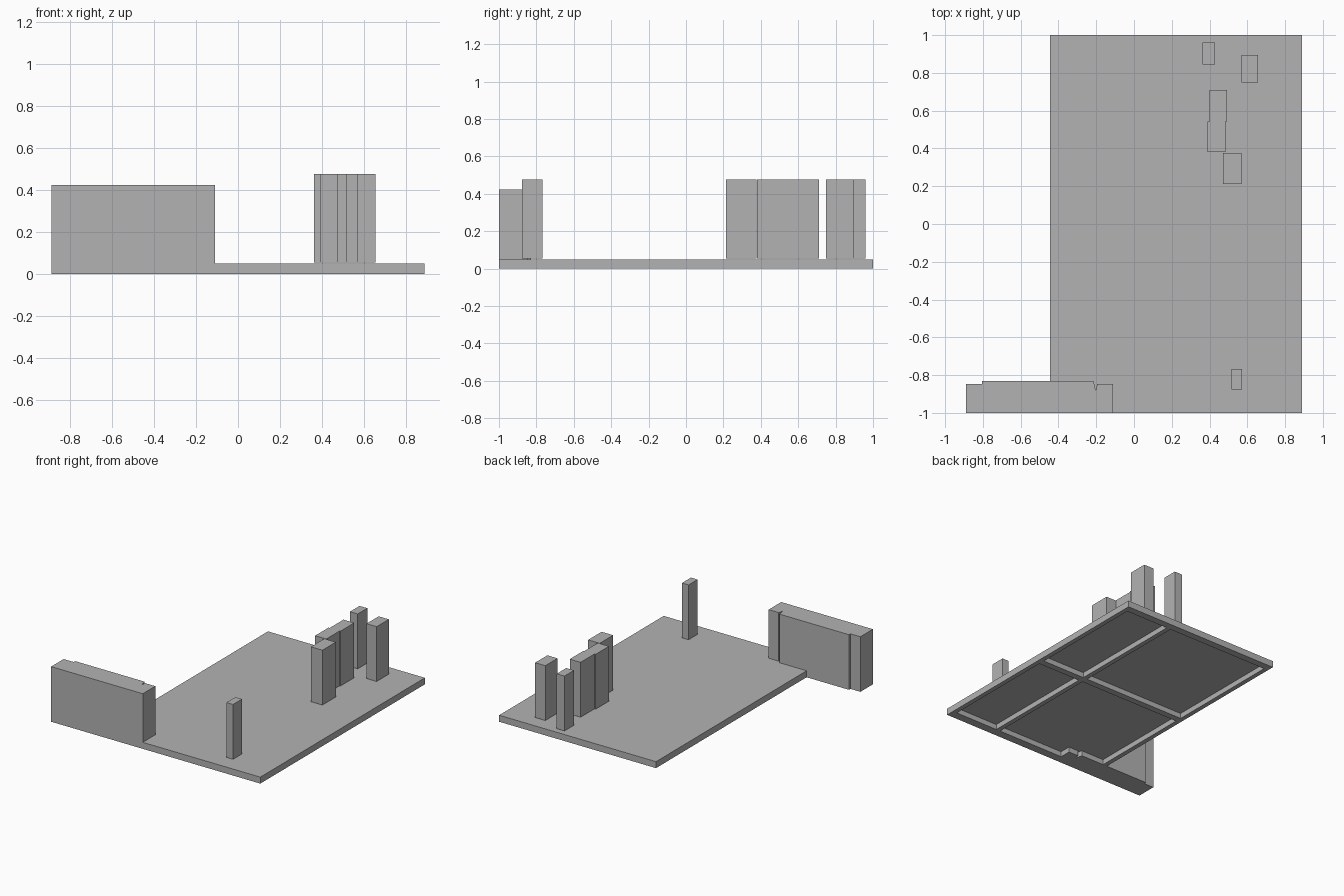
import bpy
import bmesh

if "Cube" in bpy.data.objects:
    bpy.data.objects.remove(bpy.data.objects["Cube"])

grey = bpy.data.materials.new("plain grey")
grey.diffuse_color = (0.45, 0.45, 0.45, 1.0)
grey.use_nodes = True
grey.node_tree.nodes["Principled BSDF"].inputs["Base Color"].default_value = grey.diffuse_color


def finish(name, bm):
    bmesh.ops.recalc_face_normals(bm, faces=bm.faces)
    mesh = bpy.data.meshes.new(name)
    bm.to_mesh(mesh)
    bm.free()
    mesh.materials.append(grey)
    obj = bpy.data.objects.new(name, mesh)
    bpy.context.collection.objects.link(obj)
    return obj


def extrude(bm, outline, z0, z1):
    face = bm.faces.new([bm.verts.new((x, y, z0)) for x, y in outline])
    out = bmesh.ops.extrude_face_region(bm, geom=[face])
    top = [v for v in out["geom"] if isinstance(v, bmesh.types.BMVert)]
    bmesh.ops.translate(bm, verts=top, vec=(0, 0, z1 - z0))


def prism(name, outline, z0, z1):
    bm = bmesh.new()
    extrude(bm, outline, z0, z1)
    return finish(name, bm)


def rect(x0, x1, y0, y1):
    return [(x0, y0), (x1, y0), (x1, y1), (x0, y1)]


def boolean(target, tool, operation):
    mod = target.modifiers.new(operation.lower(), 'BOOLEAN')
    mod.operation = operation
    mod.solver = 'EXACT'
    mod.object = tool
    bpy.context.view_layer.objects.active = target
    bpy.ops.object.modifier_apply(modifier=mod.name)
    bpy.data.objects.remove(tool)


# Ground plate, hollowed from below into four pockets with ribs between
plate = prism("base_plate", rect(-0.445, 0.89, -1.0, 1.0), 0.0, 0.05)
bm = bmesh.new()
for x0, x1 in ((-0.41, 0.455), (0.49, 0.855)):
    for y0, y1 in ((-0.935, -0.025), (0.025, 0.945)):
        extrude(bm, rect(x0, x1, y0, y1), -0.05, 0.04)
pockets = finish("pocket_cutter", bm)
pockets.hide_render = True
boolean(plate, pockets, 'DIFFERENCE')

# Long front wall with stepped back side and a narrow notch
wall_outline = [(-0.89, -1.0), (-0.11, -1.0), (-0.11, -0.848), (-0.195, -0.848),
                (-0.203, -0.881), (-0.214, -0.83), (-0.805, -0.83),
                (-0.805, -0.848), (-0.89, -0.848)]
wall = prism("front_wall", wall_outline, 0.0, 0.424)
boolean(plate, wall, 'UNION')
plate.name = "base_plate_with_front_wall"

# Upright blocks standing on the plate
blocks = {
    "lone_front_block": (0.516, 0.572, -0.877, -0.768),
    "cluster_front_block": (0.471, 0.569, 0.213, 0.376),
    "cluster_middle_block": (0.39, 0.485, 0.38, 0.542),
    "cluster_back_block": (0.40, 0.492, 0.542, 0.71),
    "right_back_block": (0.57, 0.656, 0.748, 0.896),
    "left_back_block": (0.362, 0.428, 0.844, 0.96),
}
for name, extent in blocks.items():
    prism(name, rect(*extent), 0.055, 0.477)
